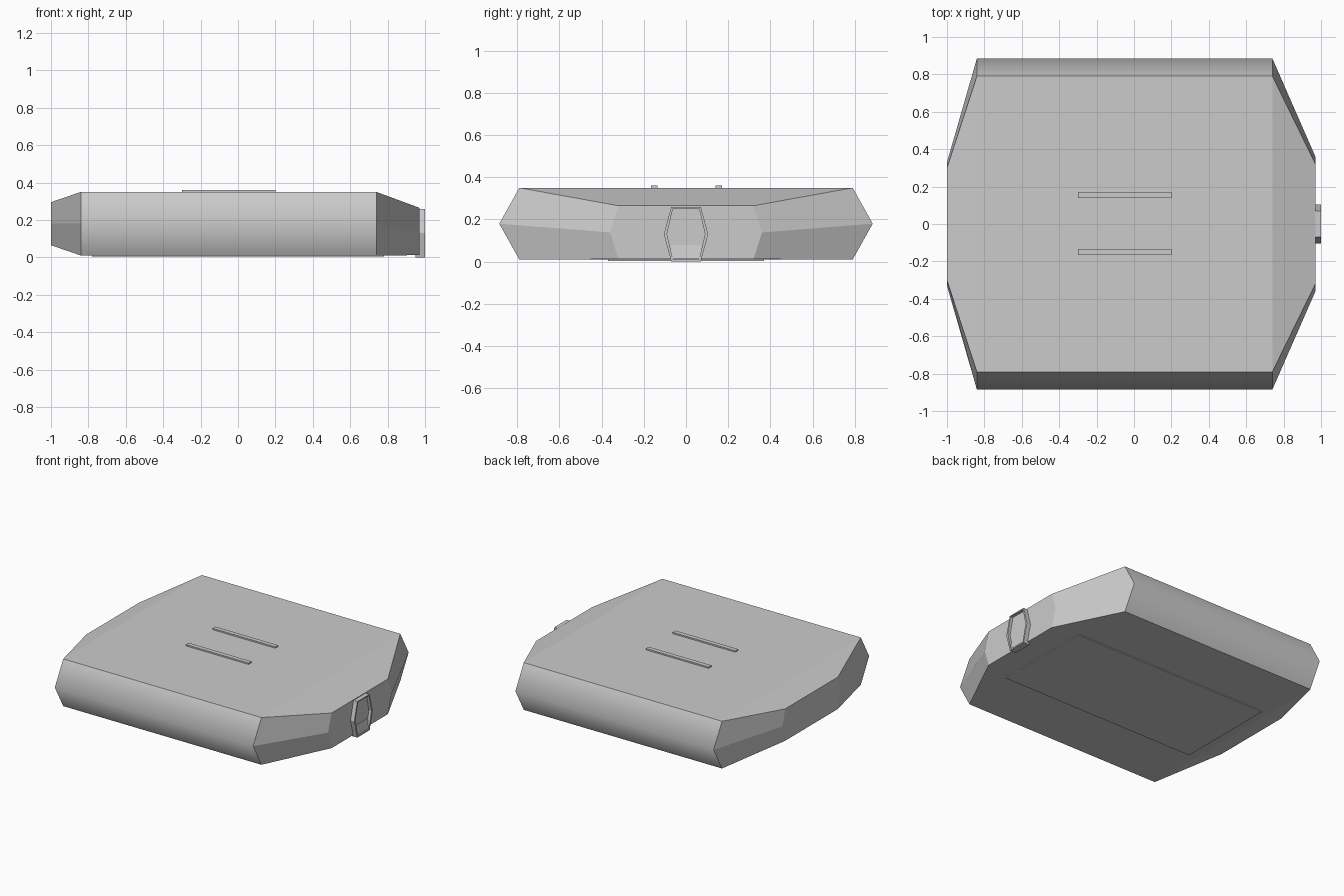
import bpy, bmesh

if "Cube" in bpy.data.objects:
    bpy.data.objects.remove(bpy.data.objects["Cube"])


def hexagon(x, y_flat, y_wide, z0, z1):
    """Hexagonal cross-section in the yz plane."""
    zm = (z0 + z1) / 2
    return [(x, y_flat, z0), (x, y_wide, zm), (x, y_flat, z1),
            (x, -y_flat, z1), (x, -y_wide, zm), (x, -y_flat, z0)]


def loft(name, rings, smooth_span=None):
    """Skin consecutive hexagons and cap both ends."""
    bm = bmesh.new()
    loops = [[bm.verts.new(p) for p in r] for r in rings]
    for s, (a, b) in enumerate(zip(loops, loops[1:])):
        for i in range(6):
            j = (i + 1) % 6
            f = bm.faces.new((a[i], a[j], b[j], b[i]))
            f.smooth = s == smooth_span and i not in (2, 5)
    bm.faces.new(loops[0])
    bm.faces.new(loops[-1])
    bmesh.ops.recalc_face_normals(bm, faces=bm.faces)
    return finish(name, bm)


def box(name, x, y, z):
    bm = bmesh.new()
    bmesh.ops.create_cube(bm, size=1)
    for v in bm.verts:
        v.co = [r[0] if c < 0 else r[1] for c, r in zip(v.co, (x, y, z))]
    return finish(name, bm)


def finish(name, bm):
    me = bpy.data.meshes.new(name)
    bm.to_mesh(me)
    bm.free()
    ob = bpy.data.objects.new(name, me)
    bpy.context.collection.objects.link(ob)
    return ob


# Main hull with tapered ends
loft("hull", [hexagon(-1.0, 0.30, 0.33, 0.065, 0.295),
              hexagon(-0.84, 0.79, 0.885, 0.01, 0.35),
              hexagon(0.74, 0.79, 0.885, 0.01, 0.35),
              hexagon(0.97, 0.32, 0.36, 0.012, 0.265)], smooth_span=1)

# Thin plate under the hull
box("bottom_plate", (-0.78, 0.78), (-0.37, 0.37), (0.004, 0.012))

# Raised rails on the roof
for side, y in (("left", 0.155), ("right", -0.15)):
    box(side + "_roof_rail", (-0.3, 0.2), (y - 0.016, y + 0.016), (0.345, 0.36))

# Hexagonal door frame with a shallow recess
loft("door_frame", [hexagon(0.95, 0.07, 0.105, 0.0, 0.26),
                    hexagon(1.0, 0.07, 0.105, 0.0, 0.26),
                    hexagon(1.0, 0.062, 0.09, 0.01, 0.252),
                    hexagon(0.98, 0.062, 0.09, 0.01, 0.252)])

# Sloped sill at the foot of the door
sill = box("door_sill", (0.97, 0.995), (-0.072, 0.072), (0.012, 0.08))
for v in sill.data.vertices:
    if v.co.z > 0.05 and v.co.x > 0.98:
        v.co.x = 0.982
